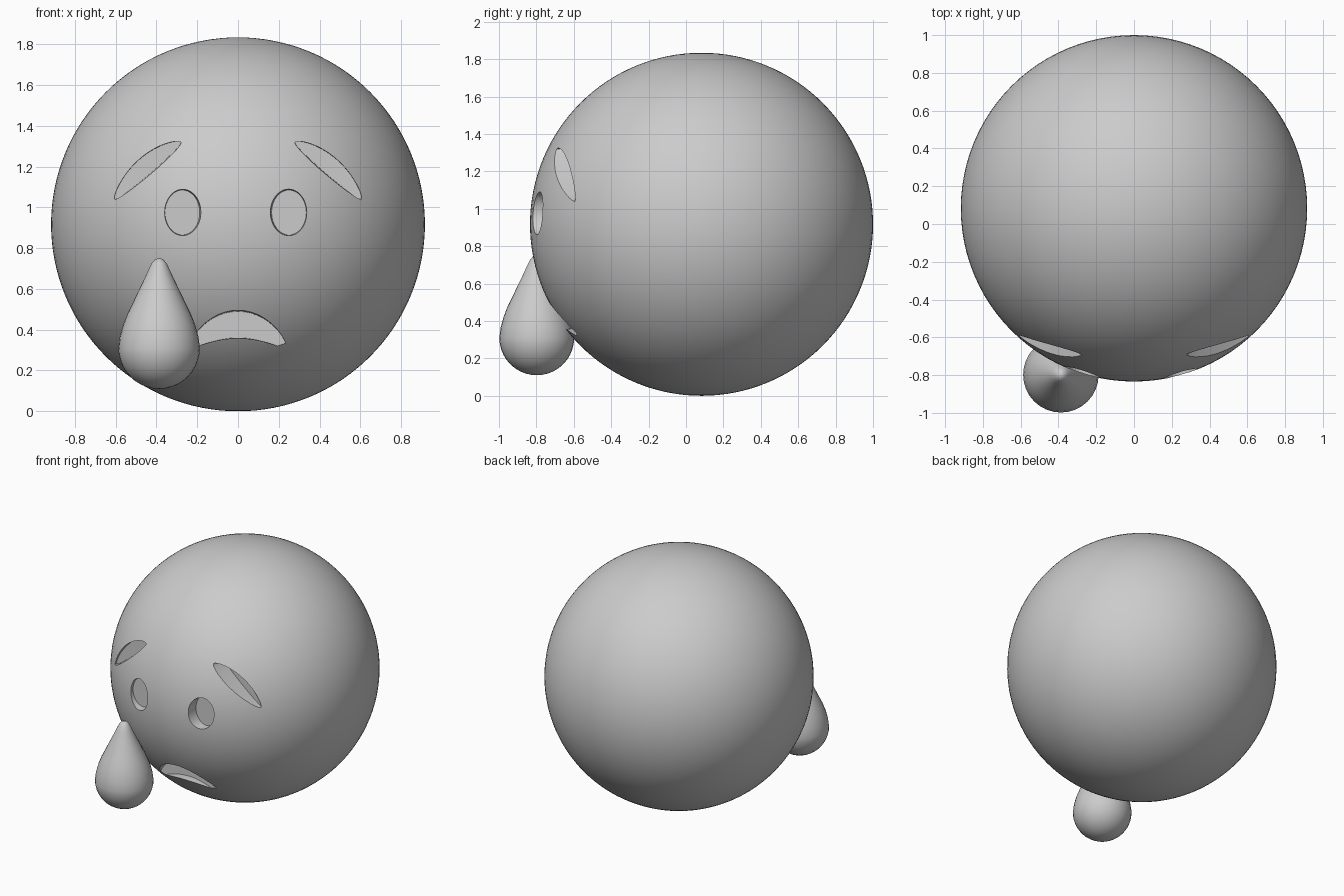
import bpy, bmesh, math
from mathutils import Vector

cube = bpy.data.objects.get("Cube")
if cube:
    bpy.data.objects.remove(cube)

grey = bpy.data.materials.new("plain grey")
grey.use_nodes = True
COLOUR = (0.6, 0.6, 0.6, 1)
grey.diffuse_color = COLOUR
grey.node_tree.nodes["Principled BSDF"].inputs["Base Color"].default_value = COLOUR


def add_object(name, bm):
    bmesh.ops.recalc_face_normals(bm, faces=bm.faces)
    mesh = bpy.data.meshes.new(name)
    bm.to_mesh(mesh)
    bm.free()
    mesh.materials.append(grey)
    obj = bpy.data.objects.new(name, mesh)
    bpy.context.collection.objects.link(obj)
    return obj


def smooth(obj, angle):
    bpy.ops.object.select_all(action='DESELECT')
    obj.select_set(True)
    bpy.context.view_layer.objects.active = obj
    bpy.ops.object.shade_smooth_by_angle(angle=math.radians(angle))


def ellipse(cx, cz, rx, rz, count=48):
    angles = [math.tau * i / count for i in range(count)]
    return [(cx + rx * math.cos(a), cz + rz * math.sin(a)) for a in angles]


def crescent(start, control, end, half_width, count=28):
    """Outline of a curved stroke that narrows to rounded ends."""
    p0, p1, p2 = Vector(start), Vector(control), Vector(end)
    upper, lower = [], []
    for i in range(count + 1):
        t = (1 - math.cos(math.pi * i / count)) / 2
        point = p0.lerp(p1, t).lerp(p1.lerp(p2, t), t)
        tangent = (p1 - p0).lerp(p2 - p1, t).normalized()
        offset = Vector((-tangent.y, tangent.x)) * half_width * max(0, math.sin(math.pi * t)) ** 0.6
        upper.append(point + offset)
        if 0 < i < count:
            lower.append(point - offset)
    return upper + lower[::-1]


def cutter(name, front, back, floor):
    """Tapered plug from in front of the face back to a flat floor."""
    bm = bmesh.new()
    rings = [[bm.verts.new((x, y, z)) for x, z in outline]
             for outline, y in ((front, -1.0), (back, floor))]
    for ring in rings:
        bm.faces.new(ring)
    n = len(front)
    for i in range(n):
        j = (i + 1) % n
        bm.faces.new((rings[0][i], rings[0][j], rings[1][j], rings[1][i]))
    obj = add_object(name, bm)
    obj.hide_render = True
    return obj


# Round head
RADIUS = 0.917
bm = bmesh.new()
bmesh.ops.create_uvsphere(bm, u_segments=96, v_segments=64, radius=RADIUS)
bmesh.ops.translate(bm, verts=bm.verts, vec=(0, 0.083, RADIUS))
head = add_object("head", bm)

# Recessed eyes, brows and mouth
cutters = []
for side, label, eye_x in ((1, "left", 0.25), (-1, "right", -0.273)):
    cutters.append(cutter(label + "_eye_cutter", ellipse(eye_x, 0.98, 0.105, 0.13),
                          ellipse(eye_x, 0.975, 0.085, 0.11), -0.735))
    brow = [[(side * x, z) for x, z in crescent((0.28, 1.32), (0.464, 1.228), (0.605, 1.04), w)]
            for w in (0.056, 0.043)]
    cutters.append(cutter(label + "_brow_cutter", *brow, -0.575))
mouth = [crescent((-0.235, 0.315), (0, 0.535), (0.235, 0.315), w) for w in (0.08, 0.065)]
cutters.append(cutter("mouth_cutter", *mouth, -0.585))

for tool in cutters:
    mod = head.modifiers.new(tool.name, 'BOOLEAN')
    mod.operation = 'DIFFERENCE'
    mod.solver = 'EXACT'
    mod.object = tool
bpy.context.view_layer.objects.active = head
for tool in cutters:
    bpy.ops.object.modifier_apply(modifier=tool.name)
    bpy.data.objects.remove(tool)
smooth(head, 25)

# Teardrop turned from a half profile: round bowl below, taper above
profile = [(0.2 * math.sin(a), 0.31 - 0.2 * math.cos(a))
           for a in (math.pi / 2 * i / 10 for i in range(11))]
profile += [(0.193, 0.365), (0.178, 0.42), (0.157, 0.475), (0.13, 0.53), (0.104, 0.585),
            (0.077, 0.64), (0.054, 0.69), (0.037, 0.725), (0.02, 0.745), (0, 0.752)]
bm = bmesh.new()
verts = [bm.verts.new((r, 0, z)) for r, z in profile]
edges = [bm.edges.new(pair) for pair in zip(verts, verts[1:])]
bmesh.ops.spin(bm, geom=verts + edges, cent=(0, 0, 0), axis=(0, 0, 1),
               angle=math.tau, steps=32)
bmesh.ops.remove_doubles(bm, verts=bm.verts, dist=0.0005)
bmesh.ops.translate(bm, verts=bm.verts, vec=(-0.387, -0.798, 0))
tear = add_object("teardrop", bm)
smooth(tear, 60)
